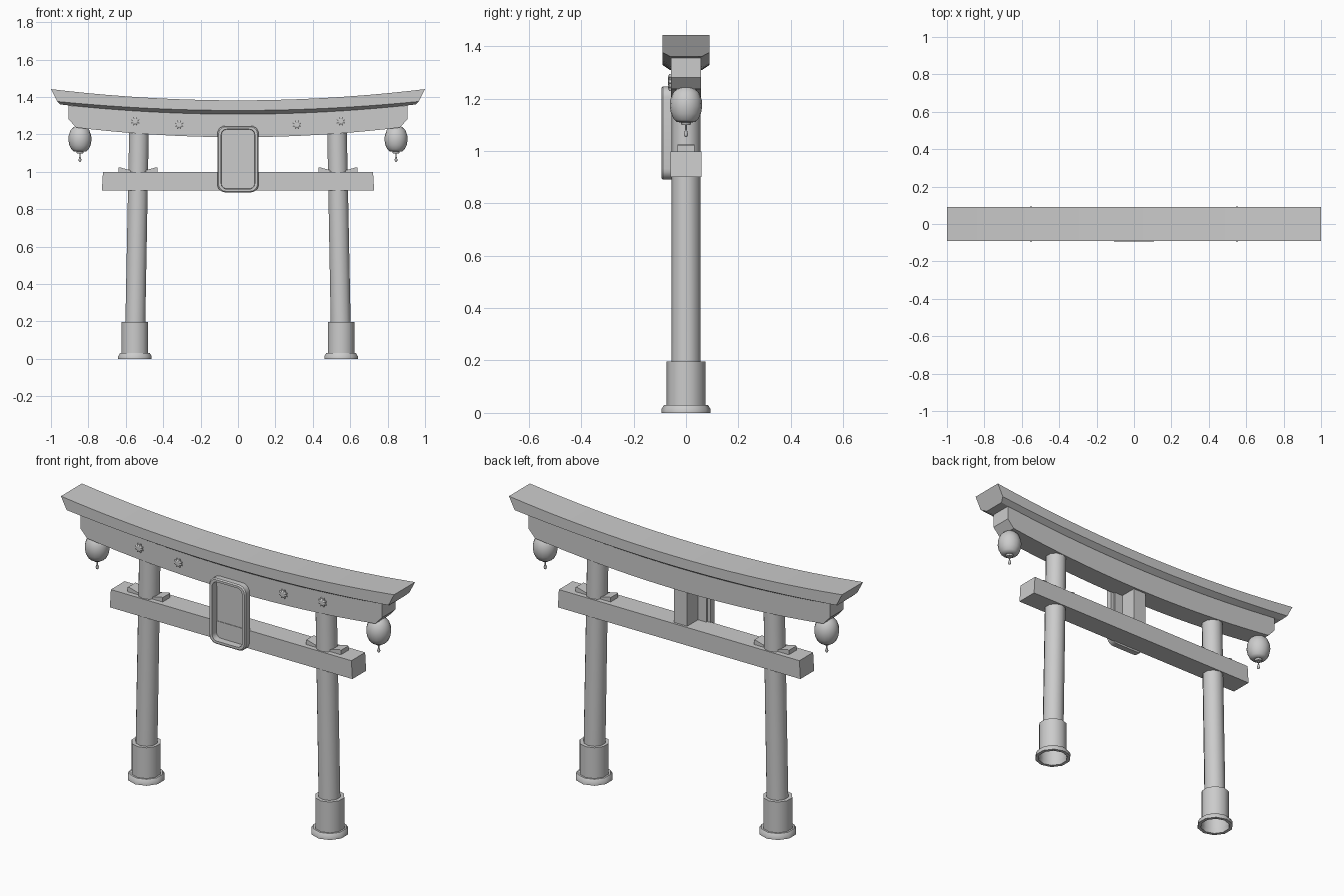
import bpy, math

if "Cube" in bpy.data.objects:
    bpy.data.objects.remove(bpy.data.objects["Cube"])


def make(name, verts, faces, smooth=None):
    me = bpy.data.meshes.new(name)
    me.from_pydata(verts, [], faces)
    ob = bpy.data.objects.new(name, me)
    bpy.context.collection.objects.link(ob)
    bpy.ops.object.select_all(action='DESELECT')
    bpy.context.view_layer.objects.active = ob
    ob.select_set(True)
    bpy.ops.object.mode_set(mode='EDIT')
    bpy.ops.mesh.select_all(action='SELECT')
    bpy.ops.mesh.normals_make_consistent(inside=False)
    bpy.ops.object.mode_set(mode='OBJECT')
    if smooth:
        bpy.ops.object.shade_smooth_by_angle(angle=math.radians(smooth))
    return ob


def loft(name, rings, cap=True, closed=False, smooth=None):
    n, m = len(rings[0]), len(rings)
    verts = [p for r in rings for p in r]
    faces = []
    for i in range(m if closed else m - 1):
        a, b = i * n, (i + 1) % m * n
        faces += [(a + j, a + (j + 1) % n, b + (j + 1) % n, b + j) for j in range(n)]
    if cap:
        faces += [tuple(range(n)), tuple(range((m - 1) * n, m * n))]
    return make(name, verts, faces, smooth)


def lathe(name, profile, x, sides, cap=True, lean=0, smooth=40):
    z0 = profile[0][1]
    rings = []
    for r, z in profile:
        cx = x + lean * (z - z0)
        rings.append([(cx + r * math.cos(a), r * math.sin(a), z)
                      for a in (math.pi / 2 + 2 * math.pi * k / sides for k in range(sides))])
    return loft(name, rings, cap, smooth=smooth)


def box(name, x0, x1, y, z0, z1, flare=0):
    def rect(z, e):
        return [(x0 - e, -y, z), (x1 + e, -y, z), (x1 + e, y, z), (x0 - e, y, z)]
    return loft(name, [rect(z0, flare), rect(z1, 0)])


# curved top beam with slanted ends and tapered underside
N = 20
ts = [-1 + 2 * i / N for i in range(N + 1)]
rings = []
for t in ts:
    top, mid, low = 1.382 + .06 * t * t, 1.328 + .048 * t * t, 1.308 + .052 * t * t
    rings.append([(t, -.09, top), (.966 * t, -.09, mid), (.95 * t, -.06, low),
                  (.95 * t, .06, low), (.966 * t, .09, mid), (t, .09, top)])
loft("top_beam", rings, smooth=20)

# curved second beam with chamfered end corners
rings = []
for x in [-.905] + [.865 * t for t in ts] + [.905]:
    bottom = 1.28 if abs(x) > .9 else 1.185 + .069 * x * x
    top = 1.312 + .052 * x * x
    rings.append([(x, -.058, top), (x, -.058, bottom), (x, .058, bottom), (x, .058, top)])
loft("second_beam", rings, smooth=20)

# straight tie beam and centre strut
box("tie_beam", -.722, .722, .059, .9, .998, .006)
box("centre_strut", -.04, .04, .047, .99, 1.2)

for s, side in ((-1, "left"), (1, "right")):
    # leaning pillar, hollow sleeve and foot
    lathe(side + "_pillar", [(.056, .19), (.055, 1.22)], s * .549, 10, lean=-s * .019)
    lathe(side + "_pillar_base",
          [(.073, .03), (.076, 0), (.094, 0), (.094, .014), (.084, .03),
           (.0745, .03), (.0745, .197), (.054, .197)], s * .551, 10, cap=False)
    # wedges either side of the pillar on the tie beam
    for d, label in ((-1, "inner"), (1, "outer")):
        c = s * .535
        xa, xb = c + s * d * .04, c + s * d * .105
        loft(side + "_" + label + "_wedge",
             [[(xa, y, .99), (xb, y, .99), (xb, y, 1.022), (xb - s * d * .008, y, 1.024),
               (xa, y, 1.008)] for y in (-.032, .032)])
    # hanging lantern with cap and tassel
    lathe(side + "_lantern",
          [(.022, 1.245), (.034, 1.238), (.05, 1.222), (.06, 1.195), (.062, 1.17),
           (.057, 1.142), (.046, 1.12), (.035, 1.11), (.02, 1.109), (.017, 1.099),
           (.003, 1.098), (.003, 1.082), (.008, 1.064), (.006, 1.056), (.002, 1.053)],
          s * .845, 16)
    # star shaped studs on the front of the second beam
    for k, (cx, cz) in enumerate(((.55, 1.27), (.315, 1.252))):
        stud = []
        for y, f in ((-.055, 1), (-.064, 1), (-.068, .55)):
            stud.append([(s * cx + f * (.026 if j % 2 else .018) * math.cos(j * math.pi / 8), y,
                          cz + f * (.026 if j % 2 else .018) * math.sin(j * math.pi / 8))
                         for j in range(16)])
        loft("%s_stud_%d" % (side, k + 1), stud)


# plaque: rounded frame around a recessed panel
def rounded(w, h, r, y, cz=1.068):
    pts = []
    for q, (sx, sz) in enumerate(((1, 1), (-1, 1), (-1, -1), (1, -1))):
        for k in range(6):
            a = math.pi / 2 * (q + k / 5)
            pts.append((sx * (w - r) + r * math.cos(a), y, cz + sz * (h - r) + r * math.sin(a)))
    return pts


loft("plaque_frame", [rounded(.11, .178, .042, -.055), rounded(.11, .178, .042, -.088),
                      rounded(.104, .172, .038, -.094), rounded(.09, .16, .03, -.094),
                      rounded(.088, .158, .028, -.055)], cap=False, closed=True, smooth=30)
loft("plaque_panel", [rounded(.09, .16, .03, -.046), rounded(.09, .16, .03, -.056)], smooth=30)
